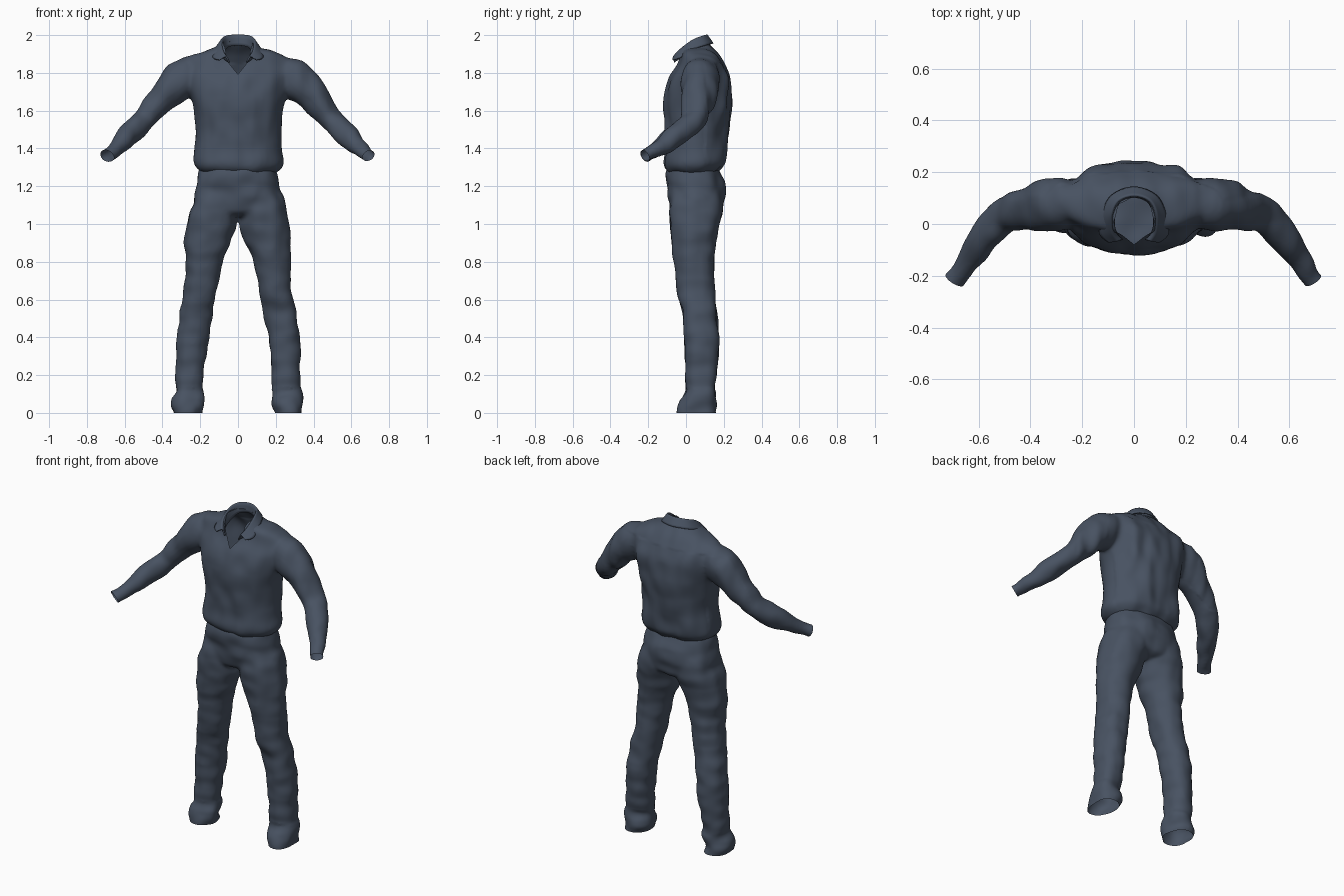
import bpy, bmesh, math
from mathutils import Vector, noise

if "Cube" in bpy.data.objects:
    bpy.data.objects.remove(bpy.data.objects["Cube"])

cloth = bpy.data.materials.new("dark_slate_cloth")
cloth.diffuse_color = (0.065, 0.085, 0.122, 1)
cloth.use_nodes = True
cloth.node_tree.nodes["Principled BSDF"].inputs["Base Color"].default_value = cloth.diffuse_color


def spline(keys, steps):
    """Catmull-Rom through tuples of numbers."""
    out = []
    n = len(keys)
    for i in range(n - 1):
        p = [keys[max(0, min(n - 1, i + k))] for k in (-1, 0, 1, 2)]
        for s in range(steps):
            t = s / steps
            out.append(tuple(0.5 * (2 * b + (c - a) * t + (2 * a - 5 * b + 4 * c - d) * t * t
                                    + (3 * b - a - 3 * c + d) * t ** 3) for a, b, c, d in zip(*p)))
    out.append(tuple(keys[-1]))
    return out


def loft(bm, rings):
    """Closed skin over a list of point rings."""
    vs = [[bm.verts.new(p) for p in r] for r in rings]
    n = len(vs[0])
    for a, b in zip(vs, vs[1:]):
        for i in range(n):
            bm.faces.new((a[i], a[(i + 1) % n], b[(i + 1) % n], b[i]))
    bm.faces.new(vs[0][::-1])
    bm.faces.new(vs[-1])


def oval(c, u, v, power=2.0, n=40):
    pts = []
    for i in range(n):
        a = 2 * math.pi * i / n
        x, y = math.cos(a), math.sin(a)
        e = 2 / power
        pts.append(c + u * math.copysign(abs(x) ** e, x) + v * math.copysign(abs(y) ** e, y))
    return pts


def box_rings(keys, power, side=1):
    """Level rings from (z, x_min, x_max, y_front, y_back)."""
    rings = []
    for z, x0, x1, y0, y1 in spline(keys, 4):
        rings.append(oval(Vector((side * (x0 + x1) / 2, (y0 + y1) / 2, z)),
                          Vector(((x1 - x0) / 2, 0, 0)), Vector((0, (y1 - y0) / 2, 0)), power))
    return rings


def fuse(bm, name, voxel=0.01):
    """Merge the overlapping lofts into one smooth cloth surface."""
    bmesh.ops.recalc_face_normals(bm, faces=bm.faces)
    me = bpy.data.meshes.new(name)
    bm.to_mesh(me)
    bm.free()
    ob = bpy.data.objects.new(name, me)
    bpy.context.collection.objects.link(ob)
    r = ob.modifiers.new("fuse", 'REMESH')
    r.mode, r.voxel_size = 'VOXEL', voxel
    s = ob.modifiers.new("soften", 'SMOOTH')
    s.factor, s.iterations = 0.5, 8
    dg = bpy.context.evaluated_depsgraph_get()
    new = bpy.data.meshes.new_from_object(ob.evaluated_get(dg))
    ob.modifiers.clear()
    ob.data = new
    out = bmesh.new()
    out.from_mesh(new)
    out.normal_update()
    return ob, out


def finish(ob, bm):
    bm.to_mesh(ob.data)
    bm.free()
    ob.data.materials.clear()
    ob.data.materials.append(cloth)
    for p in ob.data.polygons:
        p.use_smooth = True
        p.material_index = 0


def wrinkle(bm, amount, scale):
    """Soft cloth folds along the normals."""
    moves = [(v, v.normal * amount(v.co) * noise.noise(
        Vector((v.co.x * scale[0], v.co.y * scale[1], v.co.z * scale[2])))) for v in bm.verts]
    for v, d in moves:
        v.co += d
    bm.normal_update()


def cut(bm, co, no, test, clear):
    faces = [f for f in bm.faces if test(f.calc_center_median())]
    geom = list({e for f in faces for e in f.edges}) + list({v for f in faces for v in f.verts}) + faces
    bmesh.ops.bisect_plane(bm, geom=geom, plane_co=co, plane_no=no, clear_outer=clear)


# Sweater body
bm = bmesh.new()
body = [(1.27, .19, -.085, .165), (1.295, .225, -.107, .19), (1.33, .24, -.117, .212),
        (1.40, .23, -.113, .217), (1.50, .222, -.112, .222), (1.66, .25, -.119, .242),
        (1.77, .285, -.09, .24), (1.84, .29, -.05, .212), (1.88, .265, -.035, .185),
        (1.912, .19, -.035, .16), (1.935, .12, -.03, .14), (1.965, .085, -.005, .115)]
loft(bm, box_rings([(z, -x, x, a, b) for z, x, a, b in body], 2.3))

# Sleeves: centre x, y, z, half depth, half height
sleeve = [(.18, .09, 1.78, .09, .09), (.27, .08, 1.775, .10, .108), (.345, .07, 1.725, .095, .098),
          (.42, .06, 1.645, .082, .076), (.49, .04, 1.555, .068, .064), (.555, -.02, 1.495, .062, .06),
          (.62, -.105, 1.43, .052, .052), (.675, -.195, 1.375, .04, .038), (.705, -.243, 1.347, .04, .038)]
for side in (1, -1):
    path = [(Vector((side * p[0], p[1], p[2])), p[3], p[4]) for p in spline(sleeve, 4)]
    rings = []
    for i, (c, ru, rv) in enumerate(path):
        t = (path[min(i + 1, len(path) - 1)][0] - path[max(i - 1, 0)][0]).normalized()
        u = t.cross(Vector((0, 0, 1))).normalized()
        rings.append(oval(c, u * ru, u.cross(t) * rv, 2, 28))
    loft(bm, rings)
sweater, bm = fuse(bm, "sweater")
wrinkle(bm, lambda c: .012 if abs(c.x) > .33 else .009, (13, 9, 9))
wrinkle(bm, lambda c: .016 if c.z < 1.85 and c.y > .1 else .006, (14, 8, 3))

# Open cuffs
for side in (1, -1):
    cut(bm, Vector((side * .69, -.218, 1.361)), Vector((side * .5, -.75, -.43)),
        lambda c: c.x * side > .6 and c.y < -.1, True)

# Open neck with a V at the front
aim, up = Vector((0, -.6, .8)), Vector((0, .8, .6))
half = [(0, 1.012), (.058, 1.092), (.078, 1.18), (.06, 1.24), (0, 1.262)]
outline = half + [(-x, s) for x, s in half[-2:0:-1]]
walls = []
for (x0, s0), (x1, s1) in zip(outline, outline[1:] + outline[:1]):
    a = Vector((x0, 0, 0)) + up * s0
    d = Vector((x1 - x0, 0, 0)) + up * (s1 - s0)
    walls.append((a, d.cross(aim).normalized()))
for a, n in walls:
    cut(bm, a, n, lambda c: abs(c.x) < .13 and c.y < .13 and c.z > 1.72, False)
bm.normal_update()
middle = up * 1.14
hole = []
for f in bm.faces:
    c = f.calc_center_median()
    if c.z > 1.7 and c.y < .125 and f.normal.dot(aim) > 0 and all(
            (c - a).dot(n) * (middle - a).dot(n) > 0 for a, n in walls):
        hole.append(f)
bmesh.ops.delete(bm, geom=hole, context='FACES')
finish(sweater, bm)

# Folded collar: inner base, rolled rim, outer edge
keys = [(.045, -.062, 1.855, .062, -.064, 1.885, .098, -.07, 1.868),
        (.072, -.03, 1.875, .082, -.03, 1.92, .132, -.035, 1.88),
        (.077, .03, 1.905, .086, .035, 1.968, .122, .04, 1.925),
        (.055, .085, 1.935, .06, .09, 1.99, .085, .11, 1.948),
        (0, .105, 1.945, 0, .11, 1.996, 0, .142, 1.955)]
mirror = [tuple(-v if i % 3 == 0 else v for i, v in enumerate(k)) for k in keys[-2::-1]]
bm = bmesh.new()
rows = []
for k in spline(keys + mirror, 6):
    a, b, c = Vector(k[0:3]), Vector(k[3:6]), Vector(k[6:9])
    prof = spline([tuple(a), tuple(b), tuple(b.lerp(c, .25) + Vector((0, 0, .004))), tuple(c)], 3)
    rows.append([bm.verts.new(p) for p in prof])
for r, s in zip(rows, rows[1:]):
    for i in range(len(r) - 1):
        bm.faces.new((r[i], s[i], s[i + 1], r[i + 1]))
bmesh.ops.recalc_face_normals(bm, faces=bm.faces)
collar = bpy.data.objects.new("collar", bpy.data.meshes.new("collar"))
bpy.context.collection.objects.link(collar)
finish(collar, bm)
sol = collar.modifiers.new("thickness", 'SOLIDIFY')
sol.thickness, sol.offset = 0.008, 0

# Trousers: hips and two legs
bm = bmesh.new()
hips = [(1.315, .19, -.085, .16), (1.27, .207, -.105, .185), (1.18, .227, -.1, .21),
        (1.11, .24, -.092, .2), (1.06, .2, -.075, .18), (1.035, .1, -.03, .12)]
loft(bm, box_rings([(z, -x, x, a, b) for z, x, a, b in hips], 2.3))
leg = [(1.18, .01, .215, -.08, .19), (1.08, .004, .252, -.09, .195), (.98, .012, .274, -.082, .17),
       (.88, .052, .282, -.072, .152), (.76, .09, .276, -.06, .148), (.62, .118, .288, -.044, .153),
       (.53, .135, .31, -.018, .162), (.40, .155, .322, -.012, .175), (.24, .178, .33, -.006, .166),
       (.14, .188, .333, -.002, .155), (.085, .18, .345, -.025, .158), (.04, .188, .348, -.038, .16),
       (.01, .195, .342, -.042, .16), (-.04, .195, .342, -.042, .16)]
for side in (1, -1):
    loft(bm, box_rings(leg, 2.2, side))
trousers, bm = fuse(bm, "trousers")
wrinkle(bm, lambda c: .02 if c.z < .13 else .009, (9, 9, 14))
wrinkle(bm, lambda c: .008, (12, 12, 4))
cut(bm, Vector((0, 0, 0)), Vector((0, 0, -1)), lambda c: c.z < .1, True)
finish(trousers, bm)
